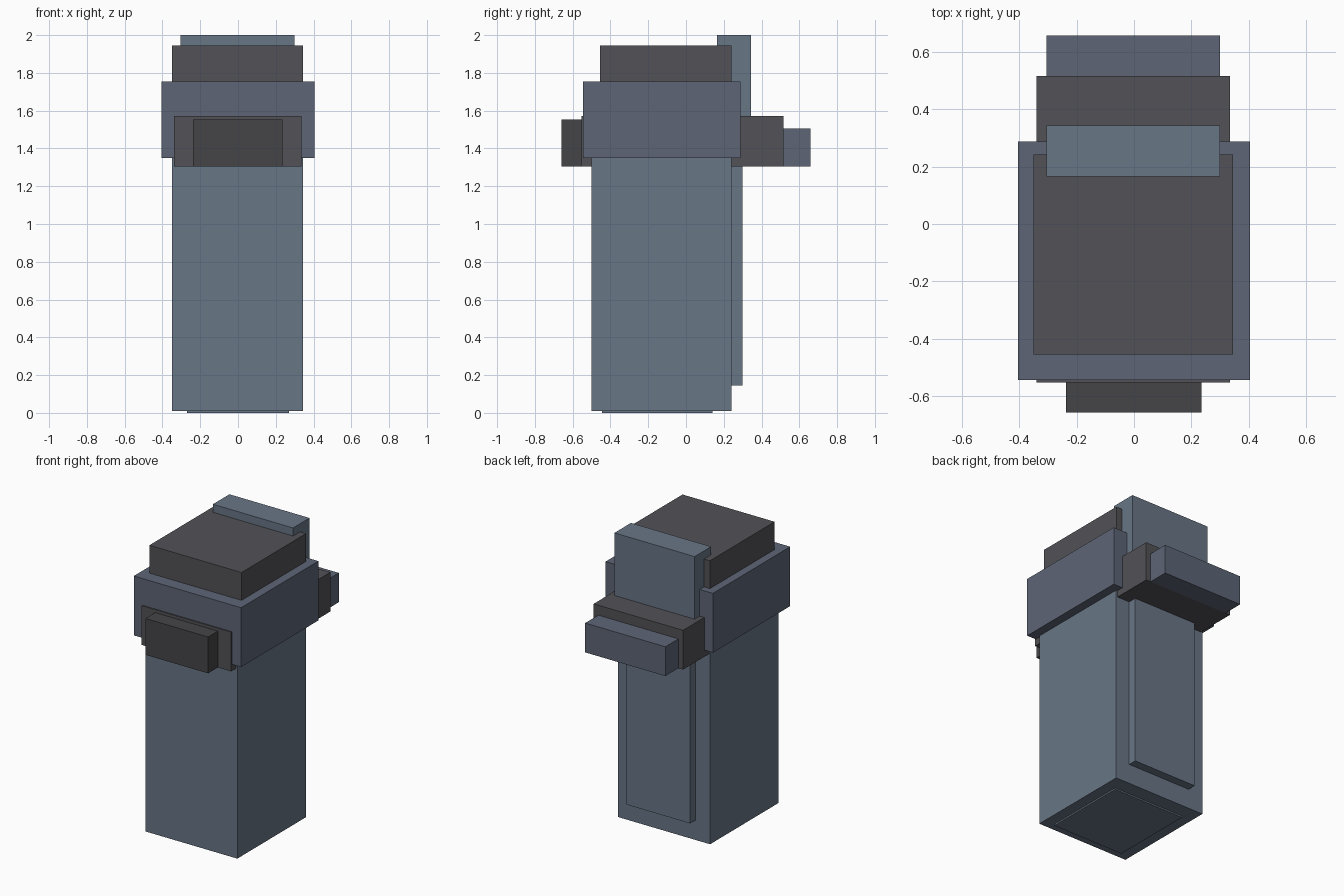
import bpy

if "Cube" in bpy.data.objects:
    bpy.data.objects.remove(bpy.data.objects["Cube"])


def material(name, color):
    mat = bpy.data.materials.new(name)
    mat.diffuse_color = (*color, 1)
    mat.use_nodes = True
    mat.node_tree.nodes["Principled BSDF"].inputs["Base Color"].default_value = mat.diffuse_color
    return mat


STEEL = material("steel_blue", (0.14, 0.18, 0.24))
SLATE = material("slate_blue", (0.11, 0.13, 0.18))
CHARCOAL = material("charcoal", (0.085, 0.085, 0.095))
DARK = material("dark_grey", (0.06, 0.06, 0.065))


def box(name, x, y, z, mat):
    """Box from (min, max) ranges on each axis."""
    bpy.ops.mesh.primitive_cube_add(size=1)
    obj = bpy.context.object
    obj.name = name
    ranges = (x, y, z)
    for v in obj.data.vertices:
        v.co = [(a + b) / 2 + c * (b - a) for c, (a, b) in zip(v.co, ranges)]
    obj.data.materials.append(mat)
    return obj


# Main column with its foot plate and rear panel
box("column", (-0.35, 0.345), (-0.50, 0.24), (0.01, 1.40), STEEL)
box("foot_plate", (-0.27, 0.27), (-0.445, 0.14), (0, 0.02), STEEL)
box("rear_panel", (-0.24, 0.24), (0.20, 0.298), (0.145, 1.32), STEEL)

# Collar and cap
box("collar", (-0.405, 0.405), (-0.545, 0.288), (1.35, 1.755), SLATE)
box("cap", (-0.35, 0.345), (-0.455, 0.242), (1.74, 1.945), CHARCOAL)

# Band running through the collar, front to back
box("band", (-0.34, 0.335), (-0.553, 0.517), (1.305, 1.573), CHARCOAL)
box("front_block", (-0.238, 0.235), (-0.658, -0.55), (1.305, 1.553), DARK)
box("rear_block", (-0.305, 0.30), (0.515, 0.658), (1.305, 1.505), SLATE)

# Upright plate behind the cap
box("upright_plate", (-0.305, 0.30), (0.165, 0.343), (1.50, 2.0), STEEL)
